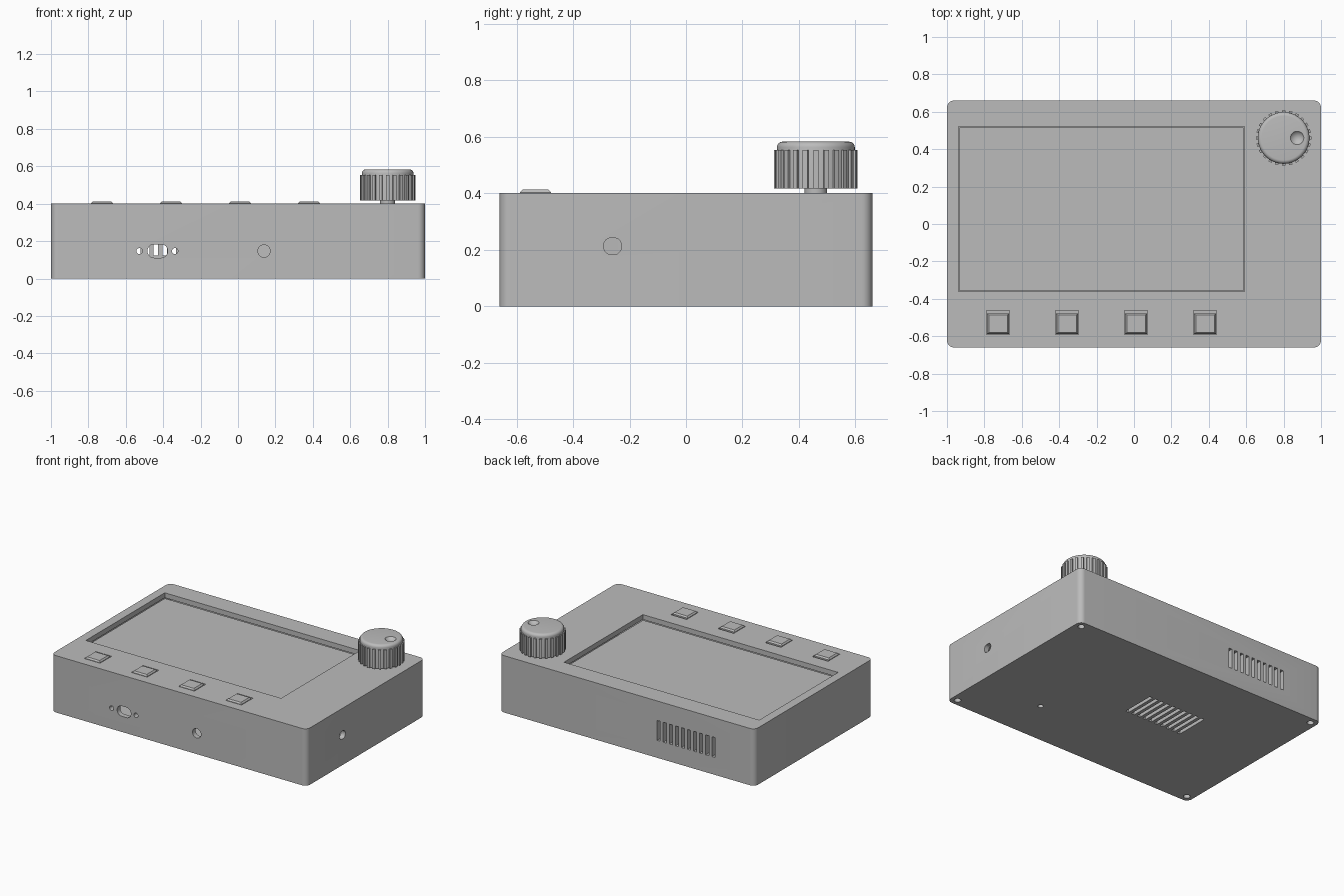
import bpy, bmesh, math
from mathutils import Matrix

if "Cube" in bpy.data.objects:
    bpy.data.objects.remove(bpy.data.objects["Cube"])

grey = bpy.data.materials.new("plain grey")
grey.diffuse_color = (0.5, 0.5, 0.5, 1)
grey.use_nodes = True
grey.node_tree.nodes["Principled BSDF"].inputs["Base Color"].default_value = grey.diffuse_color


def make(name, bm):
    bmesh.ops.recalc_face_normals(bm, faces=bm.faces)
    me = bpy.data.meshes.new(name)
    bm.to_mesh(me)
    bm.free()
    ob = bpy.data.objects.new(name, me)
    bpy.context.collection.objects.link(ob)
    me.materials.append(grey)
    return ob


def smooth(ob, angle=30):
    bpy.ops.object.select_all(action='DESELECT')
    ob.select_set(True)
    bpy.context.view_layer.objects.active = ob
    bpy.ops.object.shade_smooth_by_angle(angle=math.radians(angle))


def prism(name, outline, lo, hi, matrix=None):
    """Extrude a closed 2D outline from lo to hi along z, then place it."""
    bm = bmesh.new()
    f = bm.faces.new([bm.verts.new((x, y, lo)) for x, y in outline])
    r = bmesh.ops.extrude_face_region(bm, geom=[f])
    for v in r["geom"]:
        if isinstance(v, bmesh.types.BMVert):
            v.co.z = hi
    if matrix:
        bm.transform(matrix)
    return make(name, bm)


def rounded(w, d, r, n=8):
    """Rounded rectangle outline centred on the origin."""
    pts = []
    for k, (sx, sy) in enumerate([(1, 1), (-1, 1), (-1, -1), (1, -1)]):
        for i in range(n + 1):
            a = math.pi / 2 * (k + i / n)
            pts.append((sx * (w / 2 - r) + r * math.cos(a), sy * (d / 2 - r) + r * math.sin(a)))
    return pts


def circle(r, n=32, flat=1.0):
    return [(r * math.cos(2 * math.pi * i / n),
             max(-flat * r, min(flat * r, r * math.sin(2 * math.pi * i / n)))) for i in range(n)]


def box(name, x0, x1, y0, y1, z0, z1):
    return prism(name, [(x0, y0), (x1, y0), (x1, y1), (x0, y1)], z0, z1)


def lathe(name, profile, x, y, n=64):
    bm = bmesh.new()
    vs = [bm.verts.new((r, 0, z)) for r, z in profile]
    es = [bm.edges.new(p) for p in zip(vs, vs[1:])]
    bmesh.ops.spin(bm, geom=vs + es, cent=(0, 0, 0), axis=(0, 0, 1), angle=2 * math.pi, steps=n)
    bmesh.ops.remove_doubles(bm, verts=bm.verts, dist=1e-5)
    bm.transform(Matrix.Translation((x, y, 0)))
    return make(name, bm)


def cut(target, cutter):
    mod = target.modifiers.new("cut", 'BOOLEAN')
    mod.operation, mod.solver, mod.object = 'DIFFERENCE', 'EXACT', cutter
    bpy.context.view_layer.objects.active = target
    bpy.ops.object.modifier_apply(modifier=mod.name)
    bpy.data.objects.remove(cutter)


# Hollow case with rounded vertical corners
W, D, H, T = 2.0, 1.32, 0.402, 0.035
case = prism("case", rounded(W, D, 0.038), 0, H)
cut(case, prism("cavity", rounded(W - 2 * T, D - 2 * T, 0.01, 2), T, H - T))

# Screen opening and the button openings
SX0, SX1, SY0, SY1 = -0.938, 0.59, -0.361, 0.521
cut(case, box("screen_opening", SX0, SX1, SY0, SY1, 0.3, 0.5))
button_x = [-0.727 + 0.369 * i for i in range(4)]
for x in button_x:
    cut(case, box("button_opening", x - 0.062, x + 0.062, -0.592, -0.463, 0.3, 0.5))

# Front ports: data socket, its two screw holes, round jack
front = lambda x, z: Matrix.Translation((x, -D / 2, z)) @ Matrix.Rotation(math.pi / 2, 4, 'X')
cut(case, prism("socket", rounded(0.107, 0.072, 0.034), -0.08, 0.08, front(-0.43, 0.147)))
for x, r in [(-0.527, 0.016), (-0.337, 0.016), (0.139, 0.033)]:
    cut(case, prism("port", circle(r), -0.08, 0.08, front(x, 0.147)))

# Side port with flattened top and bottom
side = Matrix.Translation((W / 2, -0.26, 0.213)) @ Matrix.Rotation(math.pi / 2, 4, 'Z') @ Matrix.Rotation(math.pi / 2, 4, 'X')
cut(case, prism("side_port", circle(0.032, 32, 0.88), -0.08, 0.08, side))

# Vent slots in the back and in the base
for i in range(10):
    x = -0.676 + 0.0475 * i
    cut(case, box("back_vent", x - 0.012, x + 0.012, 0.58, 0.72, 0.123, 0.264))
    x = -0.395 + 0.0475 * i
    cut(case, box("base_vent", x - 0.012, x + 0.012, -0.03, 0.21, -0.05, 0.08))

# Base holes: reset hole and four corner screw holes
cut(case, prism("reset_hole", circle(0.018), -0.05, 0.08, Matrix.Translation((0.5, -0.33, 0))))
for sx in (-1, 1):
    for sy in (-1, 1):
        cut(case, prism("screw_hole", circle(0.022), -0.05, 0.028,
                        Matrix.Translation((sx * 0.953, sy * 0.613, 0))))
smooth(case)

# Screen panel set below the top face
g = 0.004
box("screen", SX0 + g, SX1 - g, SY0 + g, SY1 - g, 0.33, 0.365)
box("screen_backing", SX0 - 0.015, SX1 + 0.015, SY0 - 0.015, SY1 + 0.015, 0.31, 0.33)

# Push buttons with tapered tops
for x in button_x:
    b = box("button", x - 0.058, x + 0.058, -0.588, -0.478, 0.34, 0.403)
    bm = bmesh.new()
    bm.from_mesh(b.data)
    top = max(bm.faces, key=lambda f: f.calc_center_median().z)
    bmesh.ops.inset_region(bm, faces=[top], thickness=0.012)
    for v in top.verts:
        v.co.z = 0.413
    bm.to_mesh(b.data)
    bm.free()
box("button_board", -0.84, 0.5, -0.61, -0.45, 0.32, 0.34)

# Knob: rounded cap, finger dimple, grip ribs and shaft
KX, KY = 0.80, 0.46
fillet = [(0.118 + 0.02 * math.cos(a), 0.563 + 0.02 * math.sin(a))
          for a in [math.pi / 12 * i for i in range(7)]]
knob = lathe("knob", [(0, 0.418), (0.138, 0.418)] + fillet + [(0, 0.583)], KX, KY)
bm = bmesh.new()
bmesh.ops.create_uvsphere(bm, u_segments=32, v_segments=24, radius=0.045,
                          matrix=Matrix.Translation((KX + 0.072, KY, 0.61)))
cut(knob, make("dimple", bm))
smooth(knob)
ribs = bmesh.new()
for i in range(24):
    m = Matrix.Translation((KX, KY, 0.4855)) @ Matrix.Rotation(2 * math.pi * i / 24, 4, 'Z')
    m = m @ Matrix.Translation((0.139, 0, 0)) @ Matrix.Diagonal((0.018, 0.018, 0.135, 1))
    bmesh.ops.create_cube(ribs, size=1, matrix=m)
make("knob_ribs", ribs)
smooth(lathe("knob_shaft", [(0, 0.3), (0.04, 0.3), (0.04, 0.43), (0, 0.43)], KX, KY, 32))
